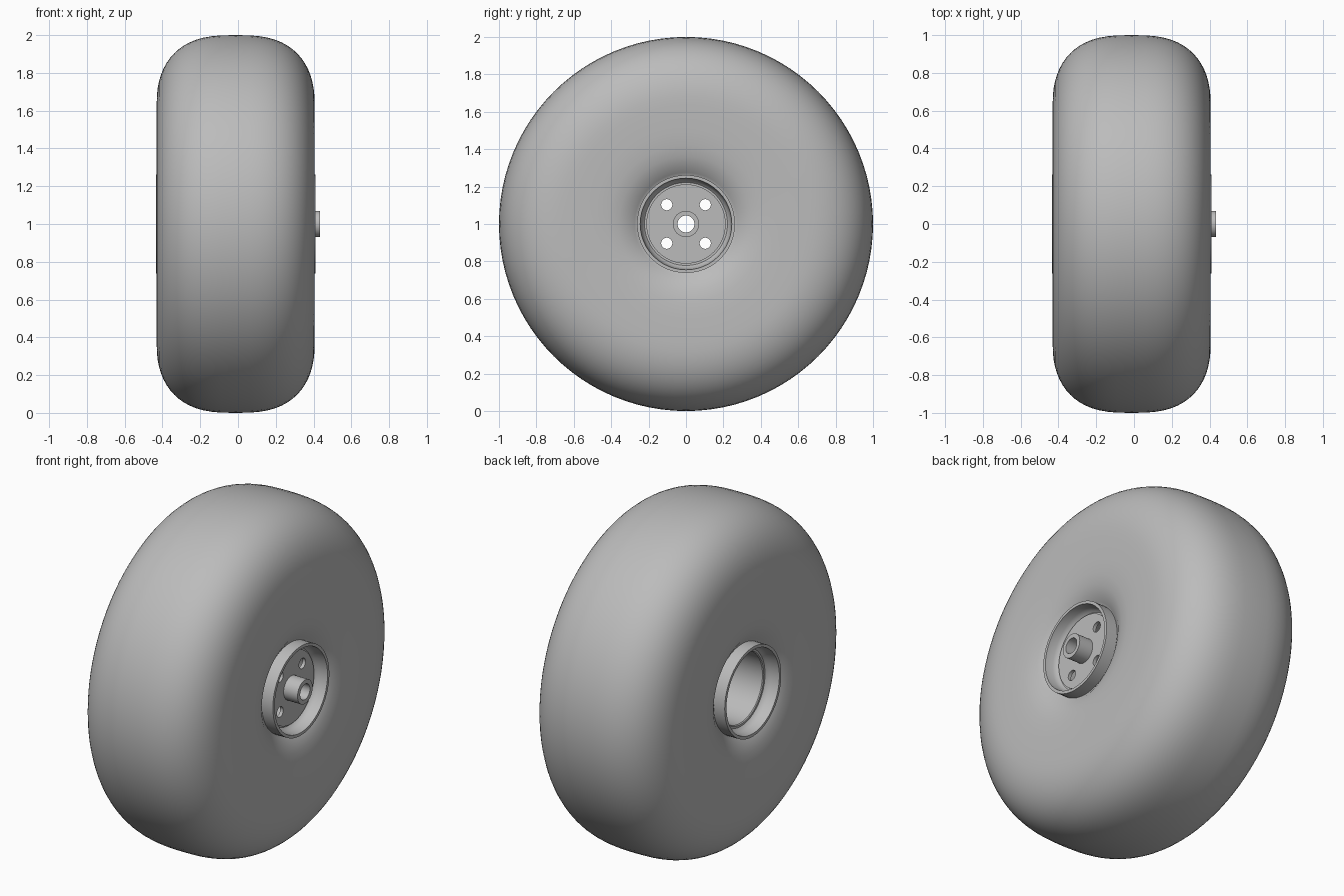
import bpy, bmesh, math
from mathutils import Vector, Matrix

default = bpy.data.objects.get("Cube")
if default:
    bpy.data.objects.remove(default, do_unlink=True)

MID = -0.0125                 # middle plane of the wheel along its axle
AXLE = Matrix.Translation((0, 0, 1))


def material(name, value):
    mat = bpy.data.materials.new(name)
    mat.use_nodes = True
    color = (value, value, value, 1)
    mat.diffuse_color = color
    mat.node_tree.nodes["Principled BSDF"].inputs["Base Color"].default_value = color
    return mat


grey = material("plain grey", 0.5)


def finish(obj, angle):
    obj.data.materials.clear()
    obj.data.materials.append(grey)
    bpy.ops.object.select_all(action="DESELECT")
    obj.select_set(True)
    bpy.context.view_layer.objects.active = obj
    bpy.ops.object.shade_smooth_by_angle(angle=math.radians(angle))


def lathe(name, profile, segments, angle=35):
    """Spin a closed (x, radius) profile around the axle."""
    bm = bmesh.new()
    rings = []
    for i in range(segments):
        a = math.tau * i / segments
        rings.append([bm.verts.new((x, r * math.cos(a), r * math.sin(a)))
                      for x, r in profile])
    n = len(profile)
    for i in range(segments):
        a, b = rings[i], rings[(i + 1) % segments]
        for j in range(n):
            k = (j + 1) % n
            bm.faces.new((a[j], a[k], b[k], b[j]))
    bmesh.ops.recalc_face_normals(bm, faces=bm.faces)
    mesh = bpy.data.meshes.new(name)
    bm.to_mesh(mesh)
    bm.free()
    obj = bpy.data.objects.new(name, mesh)
    obj.matrix_world = AXLE
    bpy.context.collection.objects.link(obj)
    finish(obj, angle)
    return obj


def mirrored(half):
    """Complete a half profile, given from the outer side to the middle."""
    right = [(MID + x, r) for x, r in half]
    left = [(MID - x, r) for x, r in reversed(half) if x > 0]
    return right + left


# Balloon tyre: dished beside the rim, flat sidewall, rounded shoulder and crown
sidewall = [(0.345, 0.215), (0.345, 0.255), (0.36, 0.275), (0.383, 0.31),
            (0.402, 0.36), (0.412, 0.42), (0.417, 0.5), (0.418, 0.6)]
shoulder = []
STEPS = 16
for i in range(STEPS + 1):
    t = math.pi / 2 * i / STEPS
    shoulder.append((0.418 * max(math.cos(t), 0) ** 0.72 if i < STEPS else 0,
                     0.64 + 0.36 * math.sin(t) ** 0.9))
lathe("tyre", mirrored(sidewall + shoulder), 96, 60)

# Rim: thin flanges at both sides, a step inside each and an open barrel
rim_half = [(0.32, 0.205), (0.34, 0.205), (0.345, 0.21), (0.345, 0.222),
            (0.355, 0.232), (0.375, 0.24), (0.422, 0.245), (0.422, 0.262),
            (0.335, 0.262), (0.335, 0.225)]
rim_profile = mirrored(rim_half)
lathe("rim", rim_profile, 48)

# Web disc with a centre bore and four round holes
DISC_X = 0.335
curve = bpy.data.curves.new("web_disc_outline", "CURVE")
curve.dimensions = "2D"
curve.fill_mode = "BOTH"
curve.extrude = 0.01


def circle(cx, cy, radius, count):
    spline = curve.splines.new("POLY")
    spline.points.add(count - 1)
    for i, p in enumerate(spline.points):
        a = math.tau * i / count
        p.co = (cx + radius * math.cos(a), cy + radius * math.sin(a), 0, 1)
    spline.use_cyclic_u = True


circle(0, 0, 0.212, 48)
circle(0, 0, 0.046, 24)
for sy in (-1, 1):
    for sz in (-1, 1):
        circle(0.103 * sy, 0.103 * sz, 0.03, 20)
outline = bpy.data.objects.new("web_disc_outline", curve)
bpy.context.collection.objects.link(outline)
depsgraph = bpy.context.evaluated_depsgraph_get()
mesh = bpy.data.meshes.new_from_object(outline.evaluated_get(depsgraph))
bpy.data.objects.remove(outline, do_unlink=True)
disc = bpy.data.objects.new("web_disc", mesh)
disc.matrix_world = Matrix.Translation((DISC_X, 0, 1)) @ Matrix.Rotation(math.pi / 2, 4, "Y")
bpy.context.collection.objects.link(disc)
finish(disc, 35)

# Hub tube standing out of the disc
lathe("hub", [(DISC_X - 0.01, 0.045), (0.435, 0.045), (0.435, 0.07),
              (DISC_X - 0.01, 0.07)], 32)
